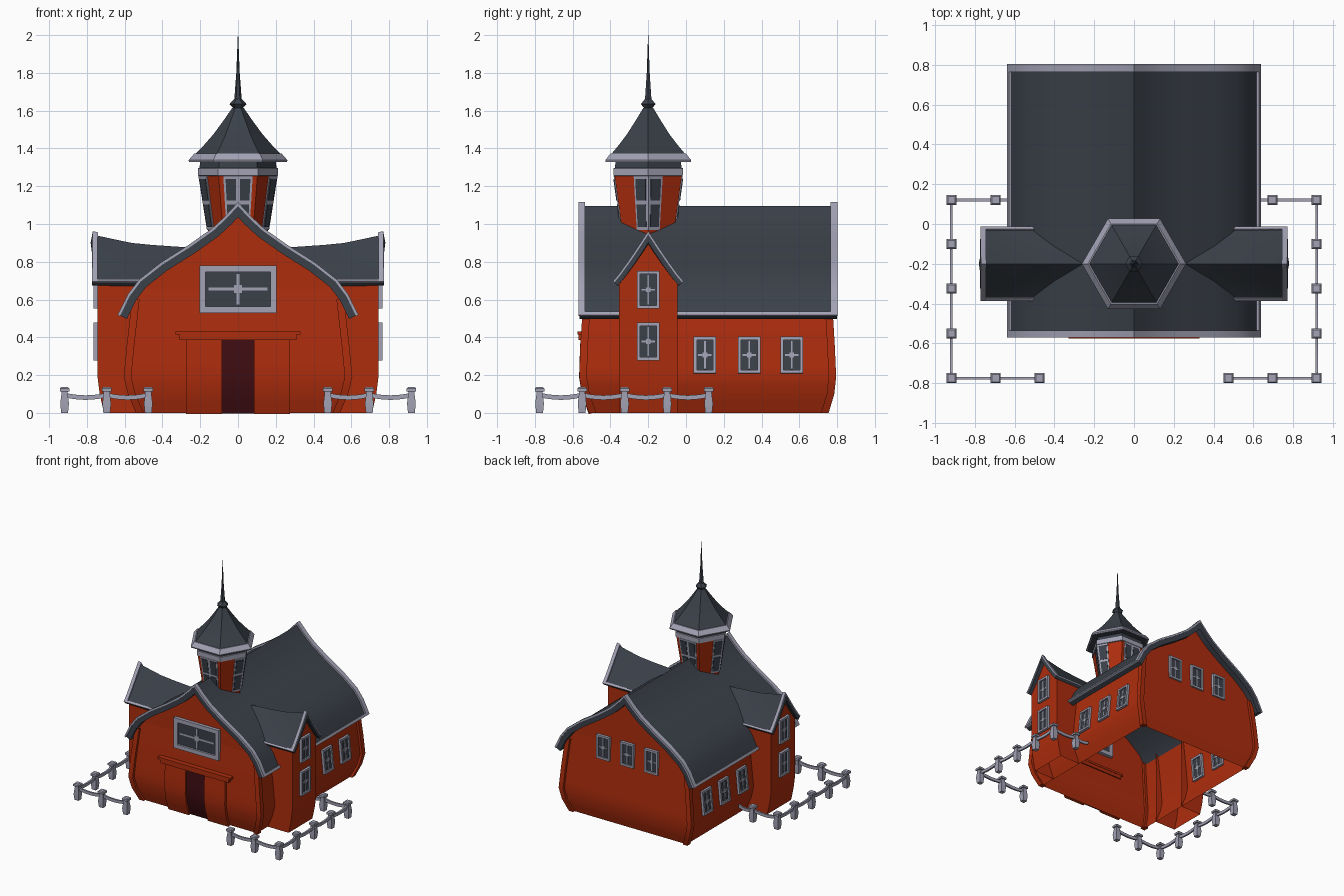
import bpy, bmesh, math
from mathutils import Matrix, Vector

if "Cube" in bpy.data.objects:
    bpy.data.objects.remove(bpy.data.objects["Cube"])


def material(name, rgb):
    m = bpy.data.materials.new(name)
    m.diffuse_color = (*rgb, 1)
    m.use_nodes = True
    m.node_tree.nodes["Principled BSDF"].inputs["Base Color"].default_value = m.diffuse_color
    return m


RED = material("barn red", (0.42, 0.026, 0.004))
SLATE = material("slate grey", (0.043, 0.052, 0.067))
TRIM = material("pale trim", (0.36, 0.36, 0.46))
MAROON = material("dark maroon", (0.05, 0.004, 0.006))


def make(name, verts, faces, *mats):
    me = bpy.data.meshes.new(name)
    me.from_pydata([tuple(v) for v in verts], [], faces)
    for m in mats:
        me.materials.append(m)
    ob = bpy.data.objects.new(name, me)
    bpy.context.collection.objects.link(ob)
    return ob


def lerp(table, t):
    """Piecewise linear lookup in [(key, value), ...] sorted by key."""
    for (a, u), (b, v) in zip(table, table[1:]):
        if t <= b:
            return u + (v - u) * (t - a) / (b - a)
    return table[-1][1]


def sheet(name, rows, mat, thick=0, side=-1, up=False):
    """Grid of points turned into a slab; up=True makes its normals face upward."""
    n = len(rows[0])
    verts = [Vector(p) for r in rows for p in r]
    faces = [(i * n + j, i * n + j + 1, i * n + n + j + 1, i * n + n + j)
             for i in range(len(rows) - 1) for j in range(n - 1)]
    a, b, c = (verts[k] for k in faces[0][:3])
    if up and (b - a).cross(c - b).z < 0:
        faces = [f[::-1] for f in faces]
    ob = make(name, verts, faces, mat)
    if thick:
        s = ob.modifiers.new("slab", 'SOLIDIFY')
        s.thickness, s.offset, s.use_even_offset = thick, side, True
    return ob


def lathe(name, prof, mat, n=6, centre=(0, -0.2), turn=0.0):
    verts = [(centre[0] + r * math.cos(turn + k * math.tau / n),
              centre[1] + r * math.sin(turn + k * math.tau / n), z) for r, z in prof for k in range(n)]
    faces = [(i * n + k, i * n + (k + 1) % n, i * n + n + (k + 1) % n, i * n + n + k)
             for i in range(len(prof) - 1) for k in range(n)]
    last = (len(prof) - 1) * n
    faces += [tuple(range(n))[::-1], tuple(range(last, last + n))]
    return make(name, verts, faces, mat)


def boxes(name, parts, mats, matrix=Matrix()):
    """Parts are (centre, size, material index)."""
    bm = bmesh.new()
    for c, s, mi in parts:
        r = bmesh.ops.create_cube(bm, size=1, matrix=matrix @ Matrix.Translation(c) @ Matrix.Diagonal((*s, 1)))
        for f in {f for v in r['verts'] for f in v.link_faces}:
            f.material_index = mi
    ob = make(name, [], [], *mats)
    bm.to_mesh(ob.data)
    bm.free()


def window(name, loc, angle, w, h, fr, depth=0.02, bar=0.01, tilt=0.0):
    """Framed window whose outward direction is local -y."""
    m = Matrix.Translation(loc) @ Matrix.Rotation(angle, 4, 'Z') @ Matrix.Rotation(tilt, 4, 'X')
    parts = [((0, 0, 0), (w - fr, 0.016, h - fr), 1)]
    for s in (-1, 1):
        parts.append(((s * (w - fr) / 2, 0, 0), (fr, depth * 2, h), 0))
        parts.append(((0, 0, s * (h - fr) / 2), (w - 2 * fr, depth * 2, fr), 0))
    parts += [((0, 0, 0), (bar, 0.026, h - fr * 2.6), 0), ((0, 0, 0), (w - fr * 2.8, 0.025, bar), 0),
              ((0, 0, 0), (bar * 2.6, 0.027, bar * 2.6), 0)]
    boxes(name, parts, (TRIM, SLATE), m)


# ---- main walls: bulging shell with gables under the roof
ROOF = [(0, 1.095), (0.06, 1.03), (0.13, 0.965), (0.25, 0.88), (0.4, 0.785),
        (0.515, 0.695), (0.572, 0.62), (0.624, 0.515)]
full = [(-x, z) for x, z in ROOF[:0:-1]] + ROOF
HX = [(0, .52), (.1, .563), (.19, .585), (.35, .57), (.655, .535)]
YF = [(0, -.495), (.1, -.53), (.19, -.545), (.35, -.54), (.655, -.52)]
YB = [(0, .735), (.1, .765), (.19, .775), (.35, .768), (.655, .75)]
levels = [0, .05, .1, .15, .19, .25, .35, .5, .655]
verts, faces = [], []
for z in levels:
    x, f, b = lerp(HX, z), lerp(YF, z), lerp(YB, z)
    verts += [(-x, f, z), (x, f, z), (x, b, z), (-x, b, z)]
for i in range(len(levels) - 1):
    for k in range(4):
        faces.append((i * 4 + k, i * 4 + (k + 1) % 4, i * 4 + 4 + (k + 1) % 4, i * 4 + 4 + k))
for y, s in ((-.52, 1), (.75, -1)):
    g = [(-.535, .655)] + [(x, z - 0.025) for x, z in full if abs(x) < .53] + [(.535, .655)]
    k = len(verts)
    verts += [(x, y, z) for x, z in g]
    faces.append(tuple(range(k, len(verts)))[::-s])
make("barn_walls", verts, faces, RED)

# ---- corner posts following the bulge
for sx in (-1, 1):
    for nm, table in (("front", YF), ("back", YB)):
        vs, fs = [], []
        for z in levels[:-1] + [.6]:
            x, y = sx * lerp(HX, z), lerp(table, z)
            vs += [(x + a * .02, y + b * .02, z) for a, b in ((-1, -1), (1, -1), (1, 1), (-1, 1))]
        for i in range(len(levels) - 1):
            fs += [(i * 4 + k, i * 4 + (k + 1) % 4, i * 4 + 4 + (k + 1) % 4, i * 4 + 4 + k) for k in range(4)]
        make(nm + "_corner_post", vs, fs + [(3, 2, 1, 0)], RED)

# ---- main roof and its pale edges
sheet("main_roof", [[(x, y, z) for x, z in full] for y in (-.565, .8)], SLATE, 0.04, -1, True)
for y0, y1 in ((-.57, -.535), (.765, .803)):
    sheet("gable_trim", [[(x, y, z) for x, z in full] for y in (y0, y1)], TRIM, 0.014, 1, True)
for s in (-1, 1):
    sheet("eave_trim", [[(s * .616, y, .531), (s * .625, y, .512)] for y in (-.57, .803)], TRIM, 0.014, 1, True)

# ---- side wings with flared roofs and two windows each
RIDGE = [(.25, .875), (.54, .895), (.66, .92), (.775, .945)]
WX = [(0, .71), (.1, .732), (.2, .745), (.7, .745)]


def wing_z(y, x):
    return .69 + (lerp(RIDGE, x) - .69) * max(0.0, 1 - abs(y) / .18) ** 1.1


def wing_start(y):
    return lerp([(z, x) for x, z in ROOF[::-1]], wing_z(y, .25)) - .012


ys = [-.18, -.15, -.1, -.05, 0, .05, .1, .15, .18]
for s in (-1, 1):
    def strip(y_list, t_list, edge=None):
        rows = []
        for t in t_list:
            row = []
            for y in y_list:
                a = wing_start(y) if edge is None else edge
                x = a + (.772 - a) * t
                row.append((s * x, y - .2, wing_z(y, x)))
            rows.append(row)
        return rows
    sheet("wing_roof", strip(ys, [0, .2, .4, .6, .8, 1]), SLATE, 0.025, -1, True)
    sheet("wing_gable_trim", strip(ys, [0, 1], .745), TRIM, 0.01, 1, True)
    for e in (-1, 1):
        sheet("wing_eave_trim", strip([e * .168, e * .18][::e], [0, .5, 1]), TRIM, 0.01, 1, True)
    rows = [[(s * .52, -.2 - .155, z), (s * lerp(WX, z), -.2 - .155, z),
             (s * lerp(WX, z), -.2 + .155, z), (s * .52, -.2 + .155, z)] for z in (0, .05, .1, .2, .45, .71)]
    sheet("wing_walls", rows if s > 0 else [r[::-1] for r in rows], RED)
    gable = [(s * .745, -.2 + y, wing_z(y, .745) - .012) for y in ys[1:-1]]
    gable = [(s * .745, -.355, .71)] + gable + [(s * .745, -.045, .71)]
    make("wing_gable", gable, [tuple(range(len(gable)))[::-s]], RED)
    for z in (.378, .652):
        window("wing_window", (s * .745, -.2, z), s * math.pi / 2, .12, .2, .017)
    for y in (.10, .335, .56):
        window("side_window", (s * .574, y, .305), s * math.pi / 2, .12, .195, .017, tilt=-.1)

# ---- back windows and big front window
for x in (-.22, 0, .22):
    window("back_window", (x, .753, .61), math.pi, .12, .195, .017)
window("front_window", (0, -.523, .655), 0, .41, .25, .034, .024, .016)


# ---- doorway, sliding doors and header beam
def door(name, x0, x1, top, mat, thick):
    zs = [0, .05, .1, .15, .19, .27, .35, top]
    sheet(name, [[(x, lerp(YF, z) - .001, z) for x in (x0, x1)] for z in zs], mat, thick, 1)


door("door_opening", -.09, .09, .385, MAROON, .006)
door("left_door", -.275, -.085, .385, RED, .02)
door("right_door", .085, .275, .385, RED, .02)
boxes("door_header", [((0, -.548, .4), (.62, .04, .03), 0), ((0, -.55, .423), (.66, .05, .018), 0)], (RED,))

# ---- six-sided turret
R0, R1, Z0, Z1 = .143, .207, .86, 1.265
lathe("turret_body", [(R0, Z0), (R1, Z1)], RED)
lathe("turret_band", [(.19, 1.25), (.213, 1.257), (.213, 1.295), (.19, 1.3)], TRIM)
lathe("turret_neck", [(.205, 1.29), (.2, 1.327), (.25, 1.327), (.25, 1.335)], SLATE)
lathe("turret_roof_rim", [(.2, 1.33), (.26, 1.329), (.262, 1.338), (.232, 1.372), (.2, 1.372)], TRIM)
lathe("turret_roof", [(.234, 1.362), (.18, 1.418), (.13, 1.475), (.075, 1.55), (.03, 1.615)], SLATE)
lathe("finial_knob", [(.02, 1.608), (.045, 1.635), (.02, 1.662)], SLATE)
lathe("finial_spike", [(.02, 1.655), (.009, 1.8), (.001, 2.0)], SLATE)


def panel(name, k, t0, t1, z0, z1, mat, thick):
    rows = []
    for z in (z0, z1):
        r = R0 + (R1 - R0) * (z - Z0) / (Z1 - Z0)
        a, b = (Vector((math.cos(q * math.pi / 3), math.sin(q * math.pi / 3), 0)) * r for q in (k, k + 1))
        rows.append([a.lerp(b, t) + Vector((0, -.2, z)) for t in (t0, t1)])
    sheet(name, rows, mat, thick, 1)


# turret windows: flat on front and back, folded round the side corners
for k, t0, t1, cols in ((4, .12, .88, 2), (1, .12, .88, 2), (5, .58, 1, 1), (0, 0, .42, 1), (2, .58, 1, 1), (3, 0, .42, 1)):
    panel("turret_window_frame", k, t0, t1, .97, 1.255, TRIM, .005)
    w = (t1 - t0) / cols
    for c in range(cols):
        a, b = t0 + c * w + .055, t0 + (c + 1) * w - .055
        for z0, z1 in ((.985, 1.105), (1.125, 1.24)):
            panel("turret_window_pane", k, a, b, z0, z1, SLATE, .009)

# ---- fence posts and sagging rails
for s in (-1, 1):
    pts = [(.475, -.775), (.695, -.775), (.918, -.775), (.918, -.55), (.918, -.325), (.918, -.1),
           (.918, .12), (.695, .12), (.57, .12)]
    pts = [(s * x, y) for x, y in pts]
    q = math.sqrt(2)
    for p in pts[:-1]:
        lathe("fence_post", [(.018 * q, 0), (.023 * q, .05), (.016 * q, .105), (.017 * q, .112), (.025 * q, .114),
                             (.025 * q, .13), (.018 * q, .137)], TRIM, 4, p, math.pi / 4)
    for (x0, y0), (x1, y1) in zip(pts, pts[1:]):
        rows = []
        for i in range(7):
            t = i / 6
            z = .095 - .014 * 4 * t * (1 - t)
            rows.append([(x0 + (x1 - x0) * t, y0 + (y1 - y0) * t, z + d) for d in (-.012, .012)])
        sheet("fence_rail", rows, TRIM, .014, 0)

# ---- bake modifiers and smooth gentle curves
bpy.ops.object.select_all(action='SELECT')
bpy.context.view_layer.objects.active = bpy.context.selected_objects[0]
bpy.ops.object.convert(target='MESH')
bpy.ops.object.shade_smooth_by_angle(angle=math.radians(30))
